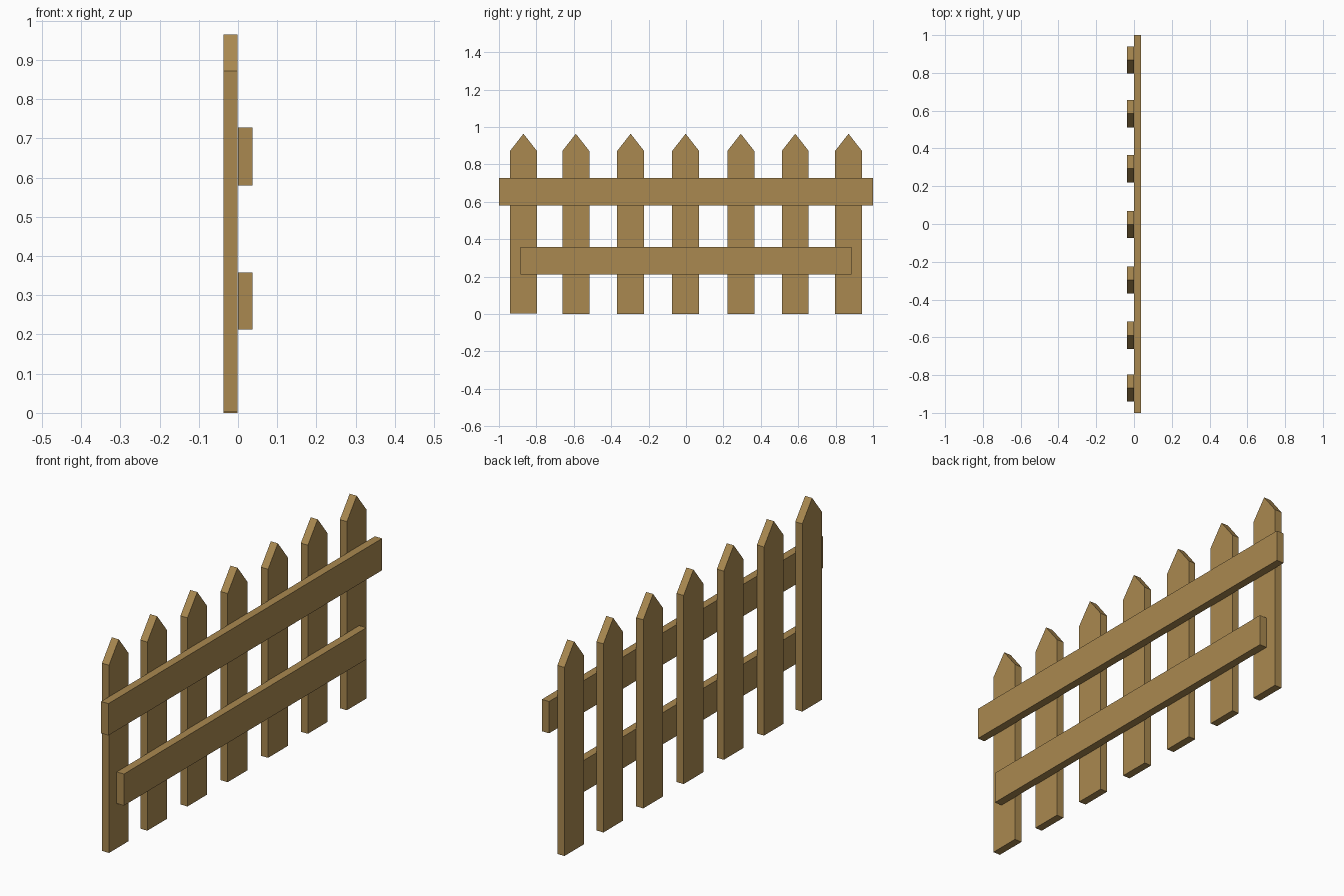
import bpy
import bmesh

if "Cube" in bpy.data.objects:
    bpy.data.objects.remove(bpy.data.objects["Cube"])

wood = bpy.data.materials.new("wood")
wood.diffuse_color = (0.40, 0.25, 0.08, 1.0)
wood.use_nodes = True
wood.node_tree.nodes["Principled BSDF"].inputs["Base Color"].default_value = wood.diffuse_color


def board(name, outline, x0, x1):
    """Extrude a (y, z) outline along x from x0 to x1."""
    bm = bmesh.new()
    face = bm.faces.new([bm.verts.new((x0, y, z)) for y, z in outline])
    out = bmesh.ops.extrude_face_region(bm, geom=[face])
    moved = [v for v in out["geom"] if isinstance(v, bmesh.types.BMVert)]
    bmesh.ops.translate(bm, verts=moved, vec=(x1 - x0, 0, 0))
    bmesh.ops.recalc_face_normals(bm, faces=bm.faces)
    mesh = bpy.data.meshes.new(name)
    bm.to_mesh(mesh)
    bm.free()
    mesh.materials.append(wood)
    obj = bpy.data.objects.new(name, mesh)
    bpy.context.collection.objects.link(obj)
    return obj


# Pointed pickets
HALF = 0.072
SHOULDER, TIP = 0.872, 0.964
for i, y in enumerate((-0.869, -0.589, -0.296, -0.002, 0.293, 0.584, 0.869)):
    base = 0.004 if i == 0 else 0.0
    board(f"picket_{i + 1}",
          [(y - HALF, base), (y + HALF, base), (y + HALF, SHOULDER),
           (y, TIP), (y - HALF, SHOULDER)],
          -0.037, -0.001)

# Horizontal rails
for name, half_length, z0, z1 in (("upper_rail", 1.0, 0.580, 0.727),
                                  ("lower_rail", 0.886, 0.212, 0.358)):
    board(name, [(-half_length, z0), (half_length, z0),
                 (half_length, z1), (-half_length, z1)], 0.0, 0.037)
